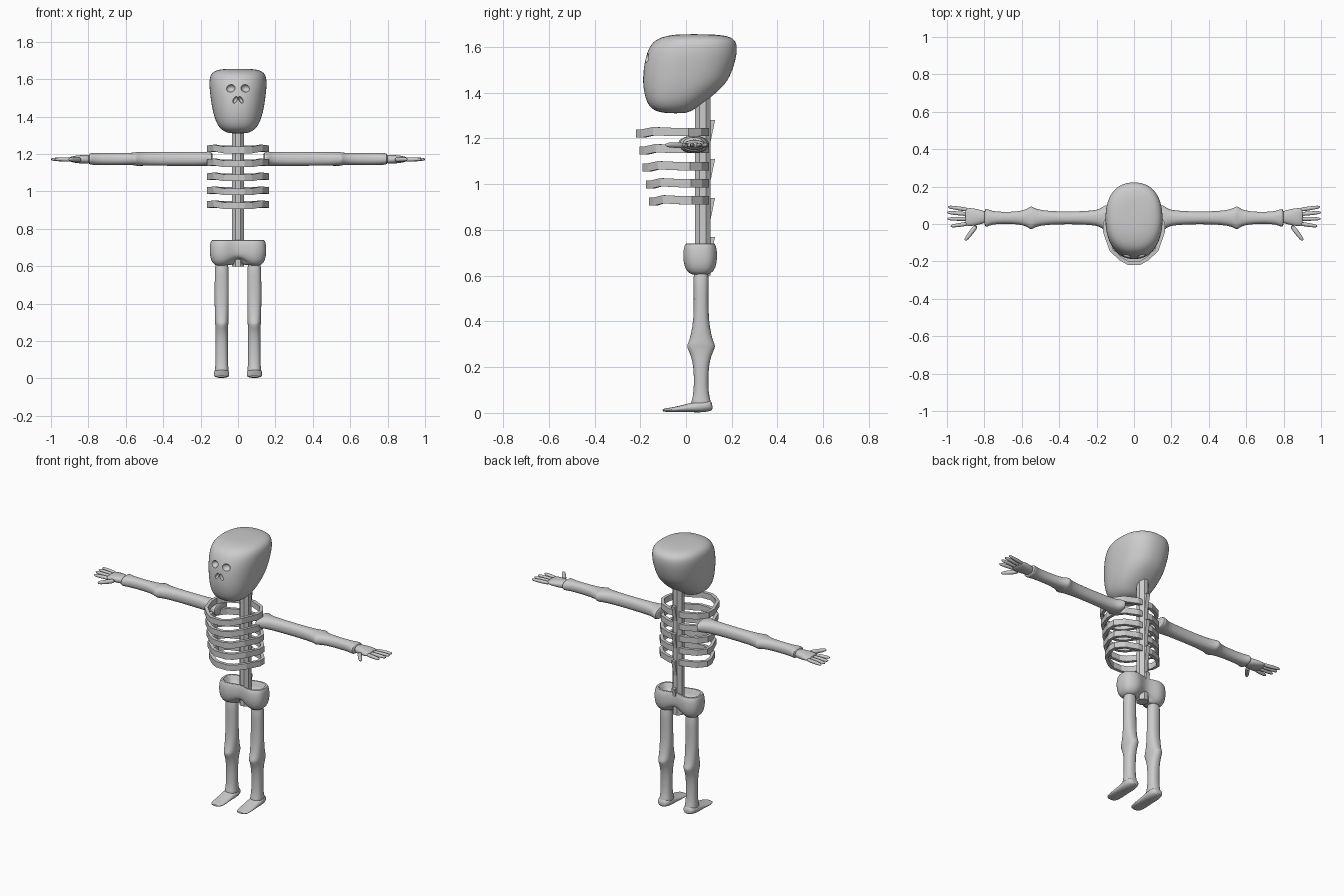
import bpy, bmesh, math
from mathutils import Vector

cube = bpy.data.objects.get("Cube")
if cube:
    bpy.data.objects.remove(cube)

bone = bpy.data.materials.new("bone_grey")
bone.use_nodes = True
bone.diffuse_color = (0.6, 0.6, 0.6, 1)
bone.node_tree.nodes["Principled BSDF"].inputs["Base Color"].default_value = (0.6, 0.6, 0.6, 1)


def finish(name, bm, smooth=True, subsurf=0):
    """Turn a bmesh into a named object with the bone material."""
    bmesh.ops.recalc_face_normals(bm, faces=bm.faces)
    mesh = bpy.data.meshes.new(name)
    bm.to_mesh(mesh)
    bm.free()
    mesh.materials.append(bone)
    obj = bpy.data.objects.new(name, mesh)
    bpy.context.collection.objects.link(obj)
    if smooth:
        mesh.polygons.foreach_set("use_smooth", [True] * len(mesh.polygons))
        mesh.set_sharp_from_angle(angle=math.radians(50))
    if subsurf:
        mod = obj.modifiers.new("round", 'SUBSURF')
        mod.levels = mod.render_levels = subsurf
    return obj


def ring(centre, a, b, n=20, power=2.3):
    """Rounded cross-section spanned by half axes a and b."""
    centre, a, b = Vector(centre), Vector(a), Vector(b)
    pts = []
    for i in range(n):
        t = math.tau * i / n
        c, s = math.cos(t), math.sin(t)
        pts.append(centre + a * math.copysign(abs(c) ** (2 / power), c)
                   + b * math.copysign(abs(s) ** (2 / power), s))
    return pts


def loft(name, rings, smooth=True, subsurf=0):
    bm = bmesh.new()
    loops = [[bm.verts.new(p) for p in r] for r in rings]
    n = len(loops[0])
    for lo, hi in zip(loops, loops[1:]):
        for i in range(n):
            j = (i + 1) % n
            bm.faces.new((lo[i], lo[j], hi[j], hi[i]))
    bm.faces.new(loops[0])
    bm.faces.new(loops[-1])
    return finish(name, bm, smooth, subsurf)


# Skull: height, front y, back y, half width
skull_profile = [(1.31, -.08, -.01, .035), (1.317, -.13, .02, .07), (1.34, -.162, .055, .1),
                 (1.38, -.18, .11, .122), (1.44, -.19, .178, .138), (1.5, -.187, .205, .147),
                 (1.56, -.177, .222, .154), (1.61, -.156, .225, .153), (1.638, -.125, .21, .138),
                 (1.652, -.07, .165, .105), (1.656, -.02, .09, .05)]
skull = loft("skull", [ring((0, (f + b) / 2, z), (w, 0, 0), (0, (b - f) / 2, 0), 32)
                       for z, f, b, w in skull_profile], subsurf=2)

# Eye and nostril hollows carved into the skull
for s in (1, -1):
    for x, y, z, rx, rz, tilt in [(.04, -.178, 1.552, .025, .021, .2), (.015, -.187, 1.49, .01, .02, -.5)]:
        bm = bmesh.new()
        bmesh.ops.create_uvsphere(bm, u_segments=20, v_segments=12, radius=1)
        cutter = finish("socket_cutter", bm)
        cutter.scale = (rx, .03, rz)
        cutter.location = (s * x, y, z)
        cutter.rotation_euler.y = s * tilt
        cutter.hide_render = True
        cutter.hide_set(True)
        cutter.display_type = 'WIRE'
        mod = skull.modifiers.new("socket", 'BOOLEAN')
        mod.object = cutter
bpy.context.view_layer.update()
carved = bpy.data.meshes.new_from_object(skull.evaluated_get(bpy.context.evaluated_depsgraph_get()))
skull.modifiers.clear()
skull.data = carved
carved.set_sharp_from_angle(angle=math.radians(50))
for o in [o for o in bpy.data.objects if o.name.startswith("socket_cutter")]:
    bpy.data.objects.remove(o)

# Spine: octagonal column with wedge-shaped processes behind
column = []
for z in (.6, 1.42):
    column.append([Vector((.035 * math.cos(t), .073 + .037 * math.sin(t), z))
                   for t in (math.tau * (i + .5) / 8 for i in range(8))])
loft("spine", column, smooth=False)
for i in range(4):
    top = 1.28 - .17 * i
    loft("spine_process", [
        [(-.012, .09, z), (.012, .09, z), (.012, y, z), (-.012, y, z)]
        for z, y in ((top, .127), (top - .13, .1))], smooth=False)

# Ribs: five faceted bands, each slightly shallower than the one above
half = [(.035, -.218), (.075, -.195), (.13, -.145), (.165, -.045), (.165, .01), (.125, .065), (.05, .1)]
outline = half + [(-x, y) for x, y in reversed(half)]
for k in range(5):
    z = 1.228 - .0745 * k
    squash = 1 - .045 * k
    bm = bmesh.new()
    loops = []
    for inset, dz in ((0, -.018), (0, .018), (.02, .018), (.02, -.018)):
        loop = []
        for x, y in outline:
            cy = .1 + (y - .1) * squash
            d = Vector((x, cy + .06)).normalized() * inset
            sag = -.006 if y < -.17 else 0.004 if y < -.1 else 0
            loop.append(bm.verts.new((x - d.x, cy - d.y, z + dz + sag)))
        loops.append(loop)
    n = len(outline)
    for a in range(4):
        lo, hi = loops[a], loops[(a + 1) % 4]
        for i in range(n):
            j = (i + 1) % n
            bm.faces.new((lo[i], lo[j], hi[j], hi[i]))
    finish("rib", bm, smooth=False)


# Pelvis: two-lobed bowl, hollow on top
def pelvis_ring(z, w, d, lift):
    pts = []
    for p in ring((0, 0, 0), (w, 0, 0), (0, d, 0), 36, 3):
        pinch = math.exp(-(p.x / .05) ** 2)
        pts.append(Vector((p.x, .062 + p.y * (1 - .4 * pinch), z + lift * pinch)))
    return pts


loft("pelvis", [pelvis_ring(*r) for r in [
    (.6, .1, .035, .05), (.605, .125, .055, .045), (.63, .146, .076, .03), (.68, .153, .083, 0),
    (.72, .149, .08, 0), (.742, .143, .072, 0), (.743, .13, .06, 0), (.72, .12, .052, 0),
    (.685, .1, .04, 0)]], subsurf=1)

# Limb profiles: position along the limb, half depth, half thickness
arm = [(.135, .045, .025), (.14, .068, .036), (.155, .07, .038), (.18, .048, .038), (.22, .038, .038),
       (.35, .033, .037), (.47, .037, .037), (.525, .048, .037), (.545, .062, .038), (.555, .062, .034),
       (.575, .045, .033), (.62, .034, .032), (.7, .031, .032), (.76, .036, .032),
       (.785, .048, .032), (.795, .05, .029), (.8, .036, .02)]
leg = [(.64, .036, .036), (.55, .033, .038), (.45, .032, .038), (.38, .037, .038), (.32, .05, .037),
       (.297, .062, .037), (.285, .062, .034), (.25, .044, .033), (.2, .033, .033),
       (.12, .031, .033), (.07, .036, .034), (.045, .045, .038), (.03, .045, .038)]
foot = [(.116, .02, .024, .012), (.108, .033, .033, .024), (.08, .042, .03, .028), (.04, .042, .026, .024),
        (0, .04, .021, .017), (-.05, .042, .015, .011), (-.09, .036, .012, .008), (-.103, .02, .012, .005)]
# Fingers: root x, root y, tip x, tip y, radius
fingers = [(.88, .075, .995, .092, .012), (.88, .052, 1.0, .062, .012), (.88, .027, .997, .028, .012),
           (.88, .003, .98, -.012, .012), (.84, -.005, .903, -.088, .014)]

for s, side in ((1, "left"), (-1, "right")):
    loft(side + "_arm", [ring((s * x, .033, 1.174), (0, d, 0), (0, 0, h)) for x, d, h in arm], subsurf=1)
    loft(side + "_leg", [ring((s * .087, .066, z), (0, d, 0), (h, 0, 0)) for z, d, h in leg], subsurf=1)
    loft(side + "_foot", [ring((s * .088, y, zc), (w, 0, 0), (0, 0, h)) for y, w, zc, h in foot], subsurf=1)

    # Palm
    loft(side + "_palm", [ring((s * x, .037, 1.172), (0, d, 0), (0, 0, h)) for x, d, h in [
        (.785, .028, .02), (.81, .036, .024), (.85, .046, .022), (.885, .05, .017), (.905, .045, .01)]],
        subsurf=1)

    # Fingers and thumb
    for i, (x0, y0, x1, y1, r) in enumerate(fingers):
        root, tip = Vector((s * x0, y0, 1.17)), Vector((s * x1, y1, 1.172))
        across = (tip - root).normalized().cross(Vector((0, 0, 1)))
        loft(side + ("_thumb" if i == 4 else "_finger"), [
            ring(root.lerp(tip, t), across * r * k, (0, 0, r * k), 10, 2)
            for t, k in ((0, 1), (.5, .95), (.85, .8), (.96, .55), (1, .25))], subsurf=1)
